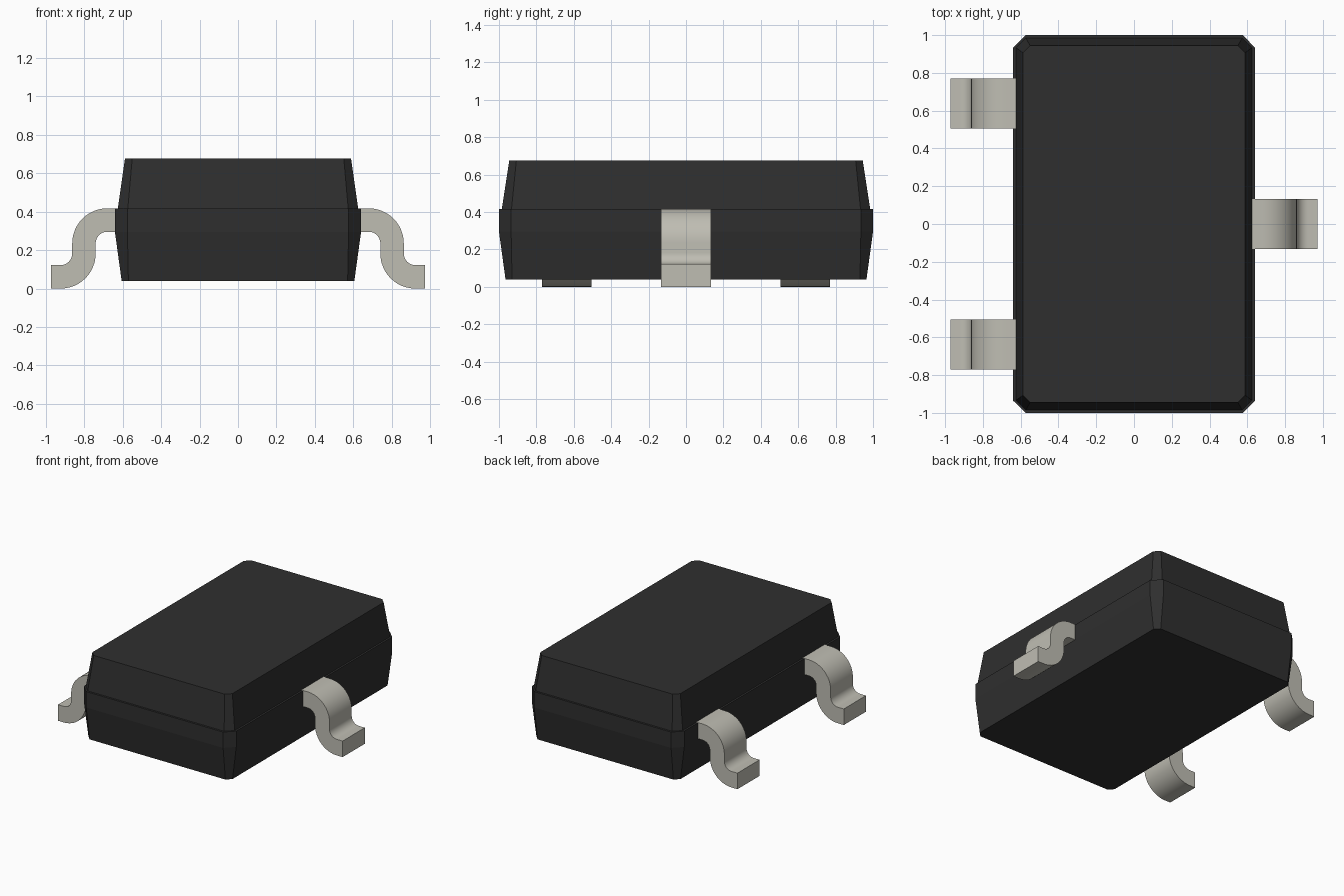
import bpy, bmesh, math

cube = bpy.data.objects.get("Cube")
if cube:
    bpy.data.objects.remove(cube, do_unlink=True)


def material(name, rgb):
    m = bpy.data.materials.new(name)
    m.use_nodes = True
    m.diffuse_color = (*rgb, 1)
    bsdf = m.node_tree.nodes["Principled BSDF"]
    bsdf.inputs["Base Color"].default_value = (*rgb, 1)
    bsdf.inputs["Roughness"].default_value = 0.6
    return m


BLACK = material("black plastic", (0.028, 0.028, 0.028))
METAL = material("tinned metal", (0.52, 0.51, 0.45))


def loft(name, rings, mat):
    """Skin a closed solid through rings of equal point count."""
    bm = bmesh.new()
    loops = [[bm.verts.new(p) for p in ring] for ring in rings]
    n = len(loops[0])
    for a, b in zip(loops, loops[1:]):
        for i in range(n):
            j = (i + 1) % n
            bm.faces.new((a[i], a[j], b[j], b[i]))
    bm.faces.new(loops[0])
    bm.faces.new(loops[-1])
    bmesh.ops.recalc_face_normals(bm, faces=bm.faces)
    mesh = bpy.data.meshes.new(name)
    bm.to_mesh(mesh)
    bm.free()
    mesh.materials.append(mat)
    obj = bpy.data.objects.new(name, mesh)
    bpy.context.collection.objects.link(obj)
    return obj


def octagon(hx, hy, c, z):
    """Rectangle with half sizes hx, hy and corners cut by c."""
    return [(hx, hy - c, z), (hx - c, hy, z), (c - hx, hy, z), (-hx, hy - c, z),
            (-hx, c - hy, z), (c - hx, -hy, z), (hx - c, -hy, z), (hx, c - hy, z)]


# Moulded case: tapered base, upright band, small step, tapered lid
loft("case", [octagon(0.605, 0.965, 0.035, 0.04),
              octagon(0.64, 1.0, 0.065, 0.295),
              octagon(0.64, 1.0, 0.065, 0.415),
              octagon(0.625, 0.985, 0.052, 0.415),
              octagon(0.588, 0.945, 0.038, 0.675)], BLACK)

# Gull-wing lead: two opposed bends with a constant thickness
HALF_WIDTH, INNER, OUTER, STEPS = 0.133, 0.06, 0.182, 12


def arc(cx, cz, r, start, end):
    return [(cx + r * math.cos(math.radians(start + (end - start) * i / STEPS)),
             cz + r * math.sin(math.radians(start + (end - start) * i / STEPS)))
            for i in range(STEPS + 1)]


top_side = [(0.58, 0.417)] + arc(0.68, 0.235, OUTER, 90, 0) + arc(0.922, 0.182, INNER, 180, 270) + [(0.972, 0.122)]
under_side = [(0.58, 0.295)] + arc(0.68, 0.235, INNER, 90, 0) + arc(0.922, 0.182, OUTER, 180, 270) + [(0.972, 0.0)]


def lead(name, side, y):
    rings = [[(side * x, y + s * HALF_WIDTH, z) for (x, z), s in
              ((t, 1), (t, -1), (u, -1), (u, 1))]
             for t, u in zip(top_side, under_side)]
    obj = loft(name, rings, METAL)
    bpy.ops.object.select_all(action="DESELECT")
    obj.select_set(True)
    bpy.context.view_layer.objects.active = obj
    bpy.ops.object.shade_smooth_by_angle(angle=math.radians(30))


lead("left_lead", 1, 0.0)
lead("right_front_lead", -1, -0.638)
lead("right_back_lead", -1, 0.638)
